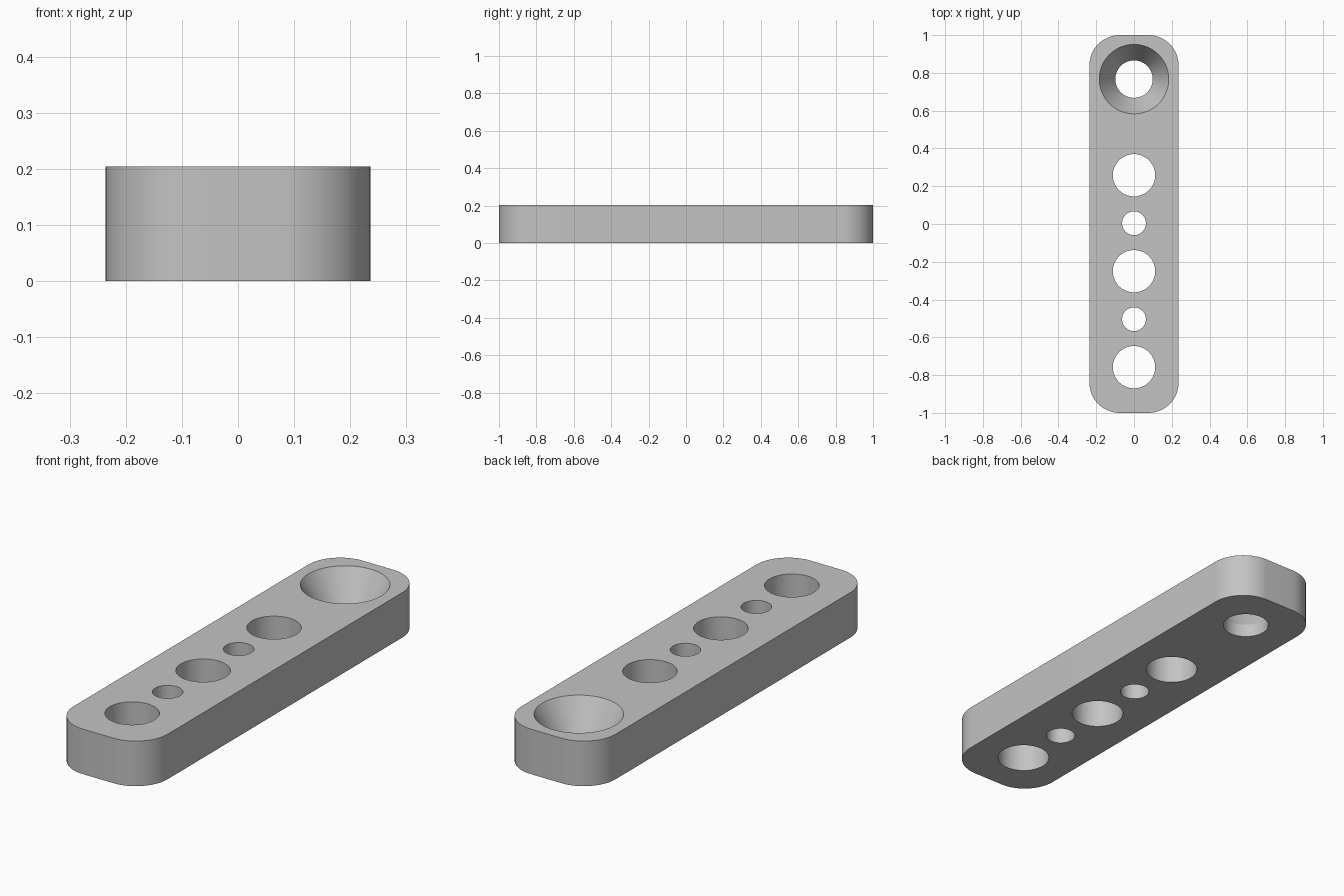
import bpy, bmesh, math

default = bpy.data.objects.get("Cube")
if default:
    bpy.data.objects.remove(default, do_unlink=True)

HALF_W, HALF_L, HEIGHT, CORNER = 0.236, 1.0, 0.204, 0.16
SEGMENTS = 64

grey = bpy.data.materials.new("plain grey")
grey.use_nodes = True
colour = (0.55, 0.55, 0.55, 1)
grey.diffuse_color = colour
grey.node_tree.nodes["Principled BSDF"].inputs["Base Color"].default_value = colour


def make_object(name, bm):
    bmesh.ops.recalc_face_normals(bm, faces=bm.faces)
    mesh = bpy.data.meshes.new(name)
    bm.to_mesh(mesh)
    bm.free()
    mesh.materials.append(grey)
    obj = bpy.data.objects.new(name, mesh)
    bpy.context.collection.objects.link(obj)
    return obj


def add_turned(bm, y, profile):
    """Closed solid turned about a vertical axis from (radius, z) points."""
    rings = []
    for r, z in profile:
        angles = [2 * math.pi * i / SEGMENTS for i in range(SEGMENTS)]
        rings.append([bm.verts.new((r * math.cos(a), y + r * math.sin(a), z)) for a in angles])
    for low, high in zip(rings, rings[1:]):
        for i in range(SEGMENTS):
            j = (i + 1) % SEGMENTS
            bm.faces.new((low[i], low[j], high[j], high[i]))
    bm.faces.new(rings[0][::-1])
    bm.faces.new(rings[-1])


# Bar with rounded vertical corners
bm = bmesh.new()
outline = []
for k, (sx, sy) in enumerate([(1, 1), (-1, 1), (-1, -1), (1, -1)]):
    for i in range(17):
        a = math.pi / 2 * (k + i / 16)
        outline.append(bm.verts.new((sx * (HALF_W - CORNER) + CORNER * math.cos(a),
                                     sy * (HALF_L - CORNER) + CORNER * math.sin(a), 0)))
base = bm.faces.new(outline)
extruded = bmesh.ops.extrude_face_region(bm, geom=[base], use_keep_orig=True)
top = [v for v in extruded["geom"] if isinstance(v, bmesh.types.BMVert)]
bmesh.ops.translate(bm, verts=top, vec=(0, 0, HEIGHT))
bar = make_object("drilled_bar", bm)

# Straight holes, alternating large and small, and one countersunk hole
bm = bmesh.new()
PITCH, LARGE, SMALL = 0.254, 0.112, 0.063
for i in range(5):
    radius = SMALL if i % 2 else LARGE
    add_turned(bm, -0.758 + i * PITCH, [(radius, -0.1), (radius, HEIGHT + 0.1)])
BORE, SINK, SINK_Z = 0.099, 0.184, 0.06
slope = (SINK - BORE) / (HEIGHT - SINK_Z)
add_turned(bm, 0.767, [(BORE, -0.1), (BORE, SINK_Z), (SINK + 0.1 * slope, HEIGHT + 0.1)])
cutter = make_object("hole_cutter", bm)
cutter.hide_render = True

# Drill the bar, then discard the cutter
drill = bar.modifiers.new("drill", "BOOLEAN")
drill.operation = "DIFFERENCE"
drill.solver = "EXACT"
drill.object = cutter
bpy.ops.object.select_all(action="DESELECT")
bpy.context.view_layer.objects.active = bar
bar.select_set(True)
bpy.ops.object.modifier_apply(modifier=drill.name)
bpy.data.objects.remove(cutter, do_unlink=True)
bpy.ops.object.shade_smooth_by_angle(angle=math.radians(20))
